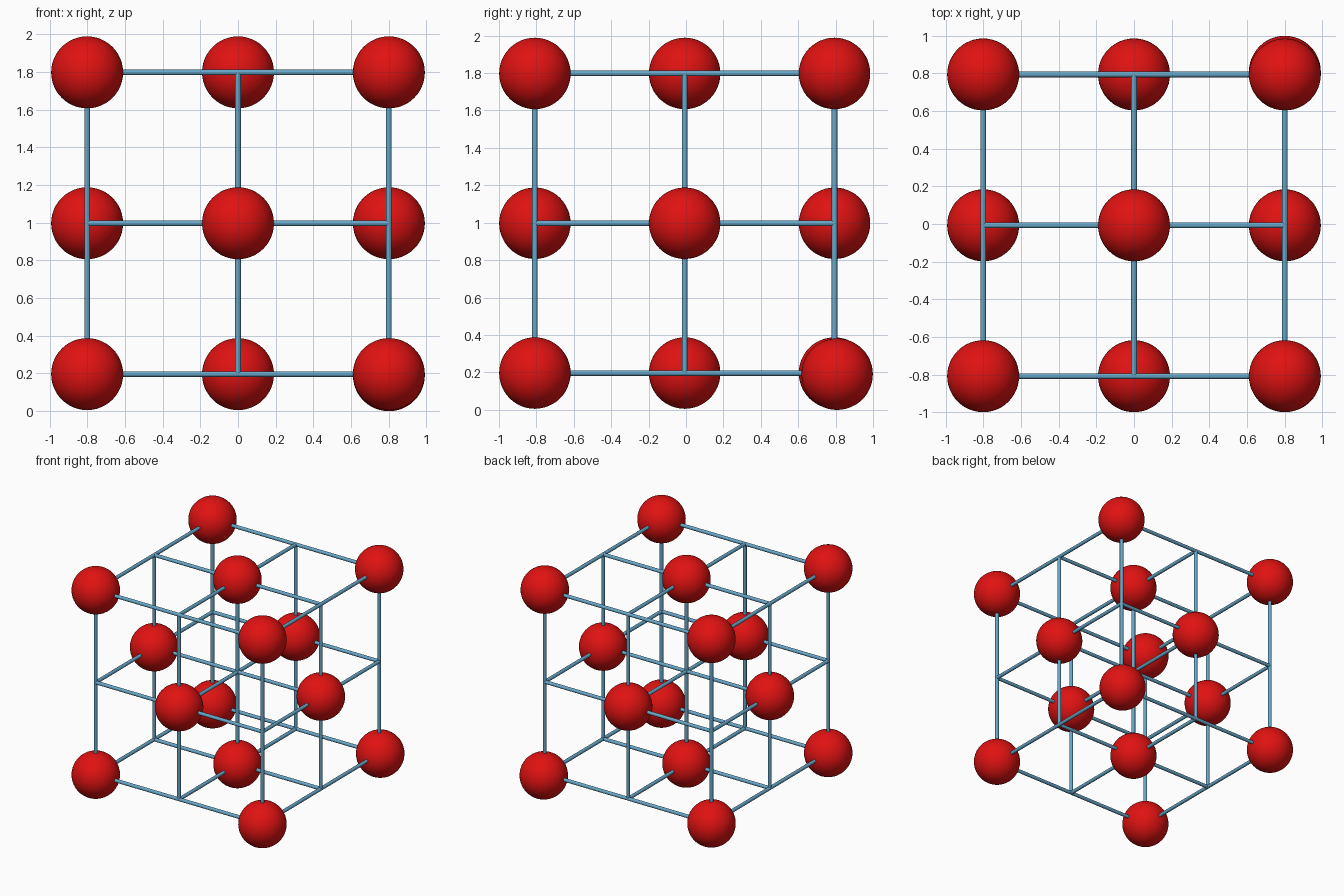
import bpy
from mathutils import Vector

if "Cube" in bpy.data.objects:
    bpy.data.objects.remove(bpy.data.objects["Cube"])

S = 0.801                      # half the cell edge
C = Vector((0, -0.007, 0.997))  # cell centre
R_ATOM, R_ROD = 0.191, 0.015


def material(name, color):
    m = bpy.data.materials.new(name)
    m.diffuse_color = (*color, 1)
    m.use_nodes = True
    m.node_tree.nodes["Principled BSDF"].inputs["Base Color"].default_value = m.diffuse_color
    return m


red = material("atom red", (0.75, 0.006, 0.006))
blue = material("rod blue", (0.14, 0.39, 0.58))


def finish(name, mat):
    ob = bpy.context.object
    ob.name = name
    ob.data.materials.append(mat)
    bpy.ops.object.shade_smooth_by_angle(angle=0.7)


# Atoms: cell corners and face centres
steps = (-1, 0, 1)
for i in steps:
    for j in steps:
        for k in steps:
            n = abs(i) + abs(j) + abs(k)
            if n not in (1, 3):
                continue
            pos = C + S * Vector((i, j, k))
            if (i, j, k) == (1, 1, -1):   # one corner sits slightly off the grid
                pos += Vector((0, 0.014, -0.006))
            bpy.ops.mesh.primitive_uv_sphere_add(
                segments=48, ring_count=24, radius=R_ATOM, location=pos)
            finish("corner_atom" if n == 3 else "face_atom", red)

# Rods: a 3 x 3 set along each axis
for axis in range(3):
    direction = Vector([float(a == axis) for a in range(3)])
    for u in steps:
        for v in steps:
            offset = [u, v]
            offset.insert(axis, 0)
            bpy.ops.mesh.primitive_cylinder_add(
                vertices=16, radius=R_ROD, depth=2 * S,
                location=C + S * Vector(offset),
                rotation=direction.to_track_quat('Z', 'Y').to_euler())
            finish("lattice_rod", blue)
